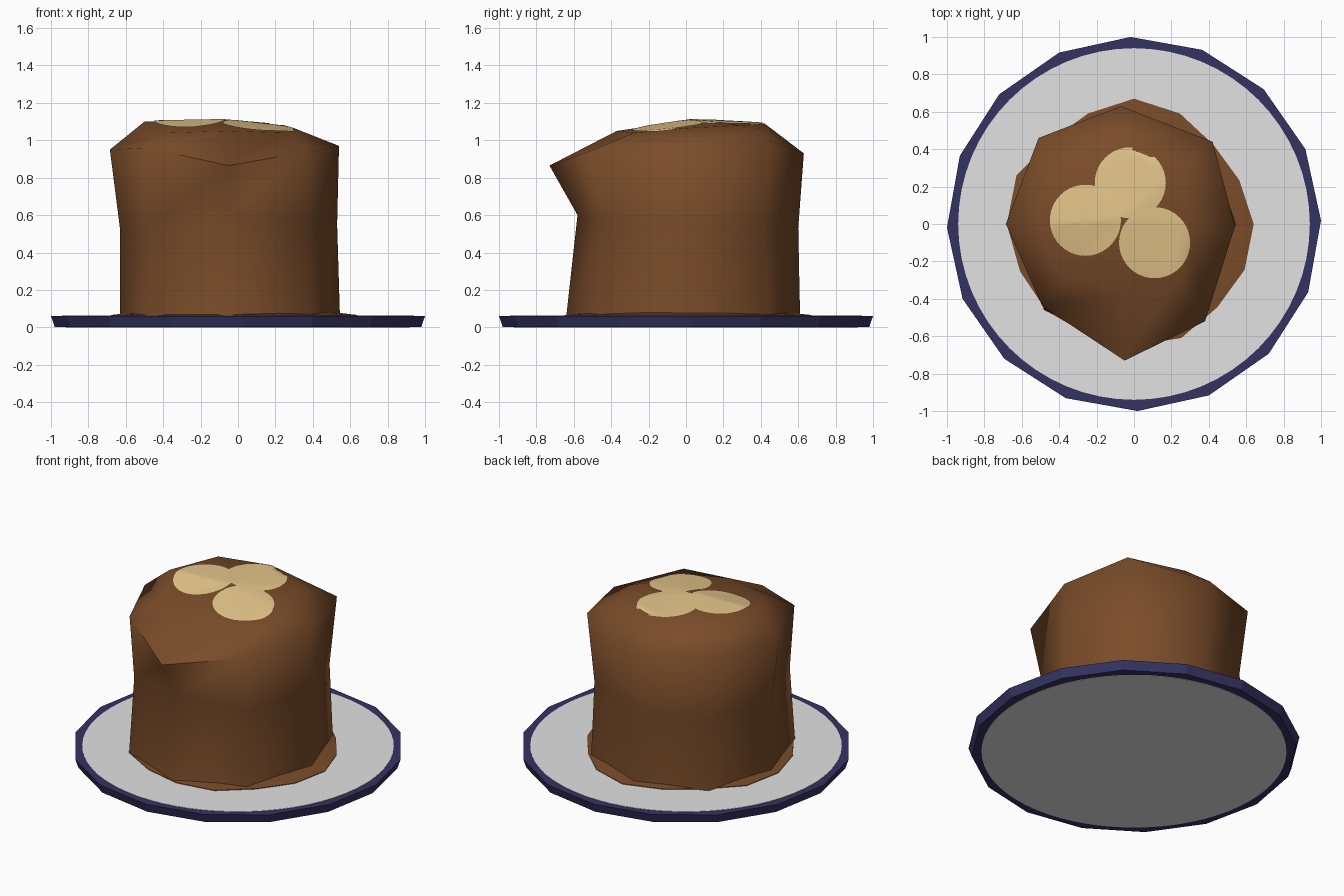
import bpy, bmesh, math
from mathutils import Vector
from mathutils.bvhtree import BVHTree

if "Cube" in bpy.data.objects:
    bpy.data.objects.remove(bpy.data.objects["Cube"])


def mat(name, srgb):
    m = bpy.data.materials.new(name)
    lin = [((c / 255 + 0.055) / 1.055) ** 2.4 for c in srgb]
    m.diffuse_color = (*lin, 1)
    m.use_nodes = True
    m.node_tree.nodes["Principled BSDF"].inputs["Base Color"].default_value = m.diffuse_color
    return m


BROWN = mat("caramel brown", (122, 76, 41))
CREAM = mat("cream", (232, 200, 140))
WHITE = mat("plate white", (226, 226, 226))
NAVY = mat("navy rim", (52, 51, 98))


def loft(name, rings, material, cap_start=True, cap_end=True, smooth=None):
    """Skin a list of equal-length point rings."""
    bm = bmesh.new()
    vr = [[bm.verts.new(p) for p in r] for r in rings]
    n = len(vr[0])
    for a, b in zip(vr, vr[1:]):
        for i in range(n):
            j = (i + 1) % n
            bm.faces.new((a[i], a[j], b[j], b[i]))
    if cap_start:
        bm.faces.new(vr[0][::-1])
    if cap_end is True:
        bm.faces.new(vr[-1])
    elif cap_end:
        c = bm.verts.new(cap_end)
        for i in range(n):
            bm.faces.new((vr[-1][i], vr[-1][(i + 1) % n], c))
    me = bpy.data.meshes.new(name)
    bm.to_mesh(me)
    bm.free()
    me.materials.append(material)
    ob = bpy.data.objects.new(name, me)
    bpy.context.collection.objects.link(ob)
    if smooth:
        bpy.ops.object.select_all(action='DESELECT')
        ob.select_set(True)
        bpy.context.view_layer.objects.active = ob
        bpy.ops.object.shade_smooth_by_angle(angle=math.radians(smooth))
    return ob


def circle(r, z, n, turn=0.0, cx=0.0, cy=0.0):
    return [(cx + r * math.cos(turn + i * math.tau / n),
             cy + r * math.sin(turn + i * math.tau / n), z) for i in range(n)]


# Plate: sixteen-sided navy slab with round white faces
t = math.radians(1.1)
loft("plate", [circle(0.98, 0.002, 16, t), circle(1.0, 0.06, 16, t)], NAVY)
loft("plate_top", [circle(0.94, 0.055, 64), circle(0.94, 0.062, 64)], WHITE)
loft("plate_underside", [circle(0.92, 0.0, 64), circle(0.92, 0.005, 64)], WHITE)

# Pudding: eight-sided slumped body, rings listed from +x anticlockwise
base = [(.545, 0, .06), (.39, .44, .06), (-.04, .61, .06), (-.48, .45, .06),
        (-.63, 0, .06), (-.48, -.46, .06), (-.04, -.64, .06), (.39, -.46, .06)]
waist = [(.53, 0, .55), (.38, .42, .55), (-.05, .60, .53), (-.47, .43, .53),
         (-.63, 0, .52), (-.47, -.42, .55), (-.05, -.58, .60), (.37, -.43, .56)]
shoulder = [(.54, -.01, .97), (.42, .44, 1.0), (-.07, .63, .93), (-.51, .46, .96),
            (-.685, 0, .95), (-.49, -.44, .96), (-.05, -.73, .865), (.38, -.52, .94)]
crown = [(.30, 0, 1.065), (.25, .29, 1.08), (-.05, .42, 1.09), (-.37, .32, 1.10),
         (-.50, 0, 1.10), (-.37, -.28, 1.04), (-.05, -.37, 1.05), (.24, -.28, 1.04)]
body = loft("pudding", [base, waist, shoulder, crown], BROWN,
            cap_end=(-.07, .02, 1.108), smooth=75)

# Sauce pooled round the foot of the pudding
radii = [.64, .61, .60, .64, .67, .64, .63, .68, .68, .66, .66, .64, .65, .66, .63, .64]
foot = []
for scale, z in ((1, .06), (1, .066), (.84, .078)):
    foot.append([(r * scale * math.cos(i * math.tau / 16) - .02 * (1 - scale),
                  r * scale * math.sin(i * math.tau / 16), z)
                 for i, r in enumerate(radii)])
loft("sauce_foot", foot, BROWN, smooth=60)

# Cream slices: discs draped over the crown
tree = BVHTree.FromPolygons([v.co for v in body.data.vertices],
                            [p.vertices for p in body.data.polygons])


def drape(p, lift):
    hit = tree.ray_cast(Vector((p[0], p[1], 3)), Vector((0, 0, -1)))[0]
    return (p[0], p[1], hit.z + lift)


for k, (cx, cy) in enumerate([(-.02, .22), (-.26, .02), (.11, -.10)]):
    lift = .005 + .001 * k
    rings = [[drape(p, lift if r < .19 else lift - .001) for p in circle(r, 0, 40, 0, cx, cy)]
             for r in (.19, .16, .13, .10, .07, .04)]
    loft("cream_slice_%d" % (k + 1), rings, CREAM, cap_start=False,
         cap_end=drape((cx, cy), lift), smooth=60)
